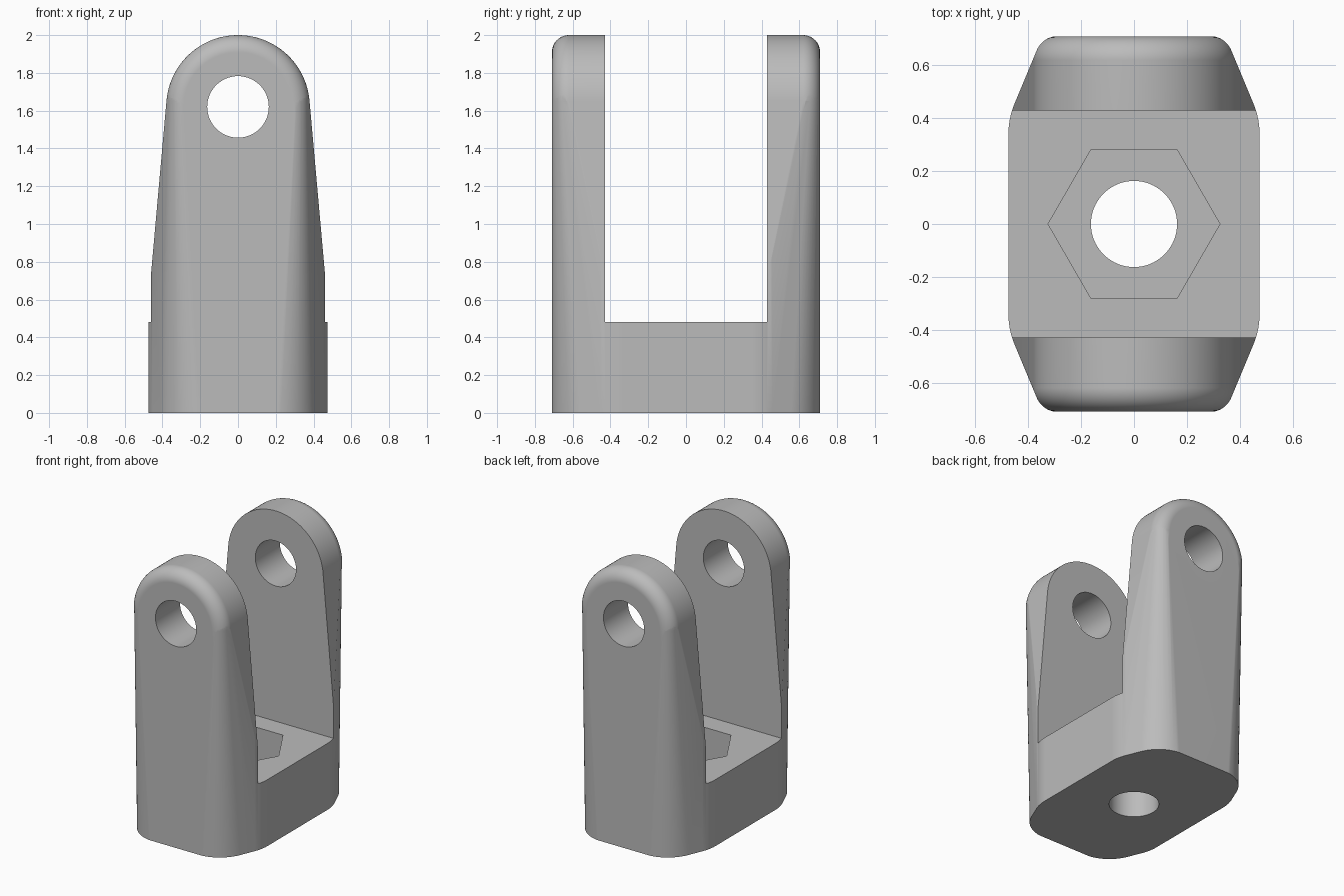
import bpy, bmesh, math
from mathutils import Vector

cube = bpy.data.objects.get("Cube")
if cube:
    bpy.data.objects.remove(cube, do_unlink=True)

grey = bpy.data.materials.new("plain grey")
grey.use_nodes = True
grey.diffuse_color = (0.5, 0.5, 0.5, 1)
grey.node_tree.nodes["Principled BSDF"].inputs["Base Color"].default_value = (0.5, 0.5, 0.5, 1)


def loft(name, rings):
    """Closed solid through rings that have equal point counts."""
    bm = bmesh.new()
    rows = [[bm.verts.new(p) for p in ring] for ring in rings]
    n = len(rows[0])
    for a, b in zip(rows, rows[1:]):
        for i in range(n):
            j = (i + 1) % n
            bm.faces.new((a[i], a[j], b[j], b[i]))
    bm.faces.new(rows[0][::-1])
    bm.faces.new(rows[-1])
    bmesh.ops.recalc_face_normals(bm, faces=bm.faces)
    mesh = bpy.data.meshes.new(name)
    bm.to_mesh(mesh)
    bm.free()
    mesh.materials.append(grey)
    obj = bpy.data.objects.new(name, mesh)
    bpy.context.collection.objects.link(obj)
    return obj


def round_polygon(points, radii, steps=12):
    """Replace every corner of a convex polygon by an arc."""
    out = []
    n = len(points)
    for i, r in enumerate(radii):
        p = Vector(points[i])
        a = (Vector(points[i - 1]) - p).normalized()
        b = (Vector(points[(i + 1) % n]) - p).normalized()
        half = a.angle(b) / 2
        centre = p + (a + b).normalized() * r / math.sin(half)
        start = p + a * r / math.tan(half) - centre
        end = p + b * r / math.tan(half) - centre
        sweep = math.pi - 2 * half
        for k in range(steps + 1):
            t = k / steps
            u = (math.sin((1 - t) * sweep) * start + math.sin(t * sweep) * end) / math.sin(sweep)
            out.append(centre + u)
    return out


def circle(r, n, x=0, y=0):
    return [Vector((x + r * math.cos(2 * math.pi * i / n),
                    y + r * math.sin(2 * math.pi * i / n))) for i in range(n)]


def flat(points, z):
    return [(p.x, p.y, z) for p in points]


def upright(points, y):
    return [(p.x, y, p.y) for p in points]


def combine(target, tool, operation):
    tool.hide_render = True
    mod = target.modifiers.new(operation.lower(), "BOOLEAN")
    mod.operation = operation
    mod.solver = "EXACT"
    mod.object = tool
    bpy.context.view_layer.objects.active = target
    bpy.ops.object.modifier_apply(modifier=mod.name)
    bpy.data.objects.remove(tool, do_unlink=True)


# Body: tapered-end outline whose end corners tighten towards the top
quarter = [(0.475, 0.40), (0.345, 0.712)]
outline = quarter + [(-x, y) for x, y in quarter[::-1]]
outline += [(-x, -y) for x, y in outline]


def section(r):
    return round_polygon(outline, [0.3, r, r, 0.3] * 2)


fork = loft("clevis_fork", [flat(section(0.25), 0), flat(section(0.09), 1.65),
                            flat(section(0.09), 2.1)])

# Side profile of the ears: round head on slanting flanks, outer rim filleted
HEAD, SLOPE, FILLET, END = 1.62, math.radians(5.1), 0.09, 0.71


def head_profile(inset):
    r = 0.38 - inset
    arc = [Vector((r * math.cos(a), HEAD + r * math.sin(a)))
           for a in (SLOPE + (math.pi - 2 * SLOPE) * i / 64 for i in range(65))]
    foot = -0.2
    spread = arc[0].x + (arc[0].y - foot) * math.tan(SLOPE)
    return [Vector((spread, foot))] + arc + [Vector((-spread, foot))]


rim = [(FILLET * (1 - math.cos(a)), END - FILLET + FILLET * math.sin(a))
       for a in (math.pi / 2 * i / 10 for i in range(11))]
rings = [upright(head_profile(d), -y) for d, y in rim[::-1]]
rings += [upright(head_profile(d), y) for d, y in rim]
combine(fork, loft("ear_profile", rings), "INTERSECT")

# Slot between the ears
slot = [Vector(p) for p in ((-1, -0.43), (1, -0.43), (1, 0.43), (-1, 0.43))]
combine(fork, loft("slot", [flat(slot, 0.48), flat(slot, 2.5)]), "DIFFERENCE")

# Hexagonal nut pocket, bolt hole and cross-pin hole
hexagon, bore = circle(0.325, 6), circle(0.163, 64)
combine(fork, loft("nut_pocket", [flat(hexagon, 0.21), flat(hexagon, 0.7)]), "DIFFERENCE")
combine(fork, loft("bolt_hole", [flat(bore, -0.3), flat(bore, 0.8)]), "DIFFERENCE")
pin = circle(0.163, 64, 0, HEAD)
combine(fork, loft("pin_hole", [upright(pin, -1), upright(pin, 1)]), "DIFFERENCE")

# Smooth shading with crisp cut edges
bpy.ops.object.select_all(action="DESELECT")
fork.select_set(True)
bpy.context.view_layer.objects.active = fork
bpy.ops.object.shade_smooth_by_angle(angle=math.radians(30))
weighted = fork.modifiers.new("weighted_normals", "WEIGHTED_NORMAL")
weighted.keep_sharp = True
